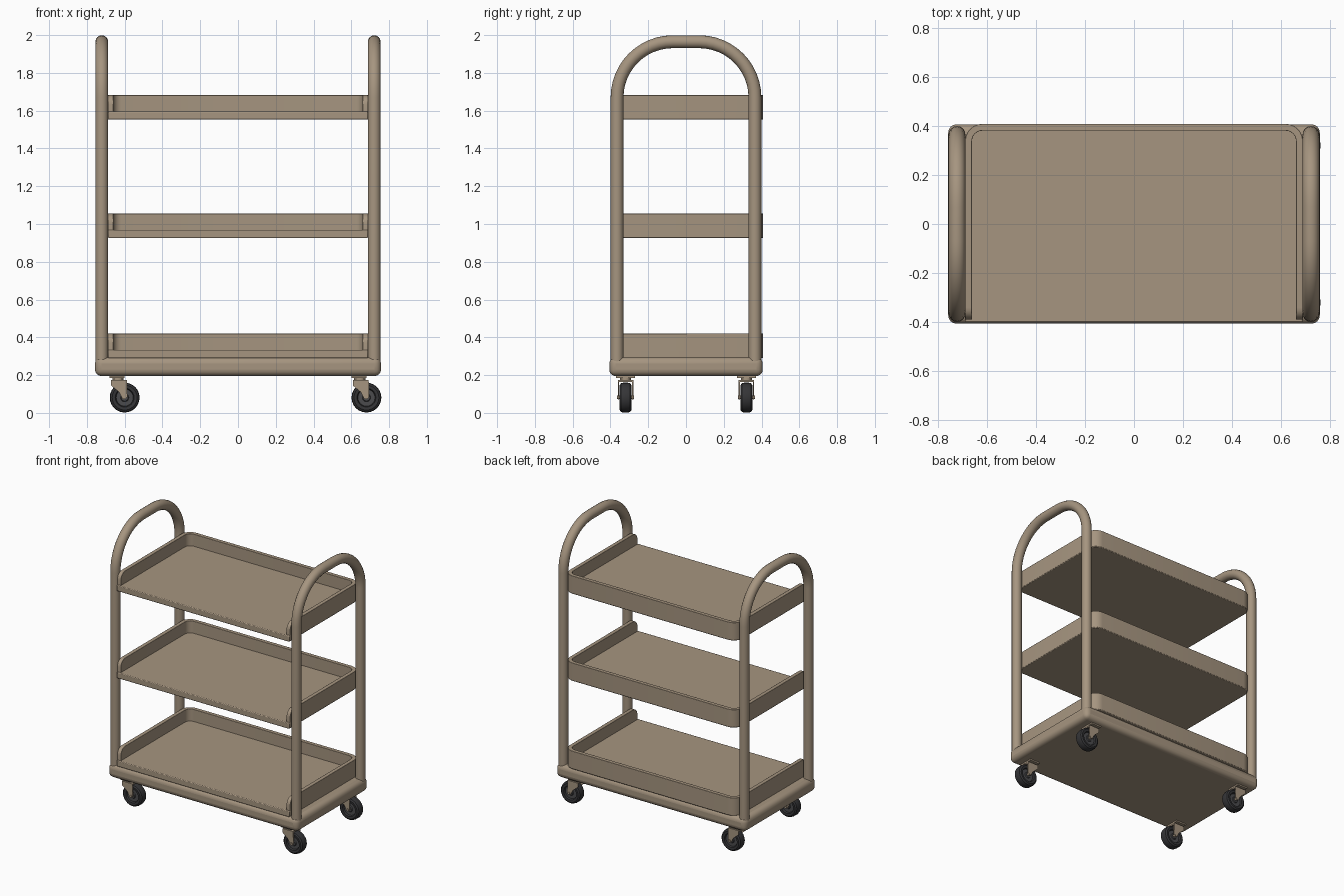
import bpy, bmesh, math
from mathutils import Vector, Matrix

if "Cube" in bpy.data.objects:
    bpy.data.objects.remove(bpy.data.objects["Cube"])


def material(name, col):
    m = bpy.data.materials.new(name)
    m.diffuse_color = (*col, 1)
    m.use_nodes = True
    m.node_tree.nodes["Principled BSDF"].inputs["Base Color"].default_value = m.diffuse_color
    return m


TAN = material("tan paint", (0.38, 0.30, 0.215))
RUBBER = material("dark rubber", (0.035, 0.035, 0.038))
HUB = material("grey hub", (0.07, 0.07, 0.075))


def finish(name, bm, mats, bevel=0, segs=2, smooth=True):
    bmesh.ops.recalc_face_normals(bm, faces=bm.faces)
    me = bpy.data.meshes.new(name)
    bm.to_mesh(me)
    bm.free()
    ob = bpy.data.objects.new(name, me)
    bpy.context.collection.objects.link(ob)
    for m in mats:
        me.materials.append(m)
    if bevel:
        b = ob.modifiers.new("bevel", "BEVEL")
        b.width, b.segments, b.limit_method = bevel, segs, 'ANGLE'
    if smooth:
        bpy.ops.object.select_all(action='DESELECT')
        bpy.context.view_layer.objects.active = ob
        ob.select_set(True)
        bpy.ops.object.shade_smooth_by_angle(angle=math.radians(40))
    return ob


def prism(bm, pts, offset):
    """Extrude a closed outline of 3D points along an offset."""
    f = bm.faces.new([bm.verts.new(p) for p in pts])
    r = bmesh.ops.extrude_face_region(bm, geom=[f])
    vs = [v for v in r['geom'] if isinstance(v, bmesh.types.BMVert)]
    bmesh.ops.translate(bm, verts=vs, vec=offset)


def box(bm, lo, hi):
    prism(bm, [(lo[0], lo[1], lo[2]), (hi[0], lo[1], lo[2]),
               (hi[0], hi[1], lo[2]), (lo[0], hi[1], lo[2])], (0, 0, hi[2] - lo[2]))


def loft(bm, rings):
    """Skin a list of equal rings and cap both ends."""
    rows = [[bm.verts.new(p) for p in r] for r in rings]
    n = len(rows[0])
    for a, b in zip(rows, rows[1:]):
        for i in range(n):
            bm.faces.new((a[i], a[(i + 1) % n], b[(i + 1) % n], b[i]))
    bm.faces.new(rows[0])
    bm.faces.new(rows[-1])


def arc(cx, cy, r, a0, a1, n):
    return [(cx + r * math.cos(math.radians(a0 + (a1 - a0) * i / n)),
             cy + r * math.sin(math.radians(a0 + (a1 - a0) * i / n))) for i in range(n + 1)]


# Tubular end hoops
for side, sx in (("left", -1), ("right", 1)):
    R, half, top, tube = 0.295, 0.365, 1.965, 0.034
    path = [(half, 0.25)] + arc(half - R, top - R, R, 0, 90, 12)
    path += [(-y, z) for y, z in reversed(path)]
    rings = []
    for i, (y, z) in enumerate(path):
        p, q = path[max(i - 1, 0)], path[min(i + 1, len(path) - 1)]
        t = Vector((0, q[0] - p[0], q[1] - p[1])).normalized()
        if i in (0, len(path) - 1):
            t = Vector((0, 0, 1 if i == 0 else -1))
        u, v = Vector((1, 0, 0)), t.cross(Vector((1, 0, 0)))
        c = Vector((sx * 0.721, y, z))
        rings.append([c + tube * (math.cos(k * math.pi / 8) * u + math.sin(k * math.pi / 8) * v)
                      for k in range(16)])
    bm = bmesh.new()
    loft(bm, rings)
    finish(side + "_hoop", bm, [TAN])

# Rounded base frame
bm = bmesh.new()
box(bm, (-0.757, -0.406, 0.195), (0.757, 0.406, 0.295))
finish("base_frame", bm, [TAN], 0.034, 4)

# Three trays: flat floor with a low front and walls on the other three sides
X, YB, YF, RC, T = 0.688, 0.408, -0.40, 0.07, 0.028
for name, z0 in (("bottom", 0.29), ("middle", 0.925), ("top", 1.552)):
    corner = arc(X - RC, YB - RC, RC, 0, 90, 6)
    outline = [(X, YF)] + corner + [(-x, y) for x, y in reversed(corner)] + [(-X, YF)]
    bm = bmesh.new()
    prism(bm, [(x, y, z0) for x, y in outline], (0, 0, 0.043))
    finish(name + "_tray_floor", bm, [TAN], 0.005, 2)

    # Wall stations: outer point, inner point, height; front ends are rounded off
    half = []
    for i in range(7):
        a = math.radians(i * 15)
        half.append(((X, YF + 0.01 + 0.05 * (1 - math.cos(a))),
                     (X - T, YF + 0.01 + 0.05 * (1 - math.cos(a))),
                     0.08 + 0.05 * math.sin(a)))
    inner = arc(X - RC, YB - RC, RC - T, 0, 90, 6)
    half += [(o, n, 0.13) for o, n in zip(corner, inner)]
    full = half + [((-o[0], o[1]), (-n[0], n[1]), h) for o, n, h in reversed(half)]
    bm = bmesh.new()
    loft(bm, [[(*o, z0 + 0.003), (*n, z0 + 0.003), (*n, z0 + h), (*o, z0 + h)]
              for o, n, h in full])
    finish(name + "_tray_wall", bm, [TAN], 0.005, 2)

# Swivel casters, all trailing the same way
PROFILE = [(0.0, 0.022), (0.018, 0.024), (0.022, 0.018), (0.045, 0.018), (0.05, 0.029),
           (0.066, 0.031), (0.076, 0.024), (0.079, 0.012)]
for tag, wx, wy in (("front_left", -0.6, -0.32), ("front_right", 0.68, -0.32),
                    ("back_left", -0.6, 0.32), ("back_right", 0.68, 0.32)):
    # Wheel turned from a half profile mirrored across its middle
    prof = PROFILE[1:] + [(r, -w) for r, w in reversed(PROFILE[1:])]
    bm = bmesh.new()
    loft(bm, [[(wx + r * math.cos(k * math.pi / 12), wy + w,
                0.081 + r * math.sin(k * math.pi / 12)) for k in range(24)] for r, w in prof])
    for f in bm.faces:
        c = f.calc_center_median()
        f.material_index = 1 if math.hypot(c.x - wx, c.z - 0.081) < 0.046 else 0
    finish(tag + "_wheel", bm, [RUBBER, HUB])

    # Fork cheeks, crown, swivel and axle
    bm = bmesh.new()
    cheek = [(-0.072, 0.172), (0.012, 0.172), (0.014, 0.085), (0.004, 0.072),
             (-0.012, 0.075), (-0.03, 0.11), (-0.072, 0.145)]
    for s in (-1, 1):
        prism(bm, [(wx + x, wy + s * 0.034, z) for x, z in cheek], (0, s * 0.007, 0))
    box(bm, (wx - 0.072, wy - 0.041, 0.164), (wx + 0.012, wy + 0.041, 0.174))
    box(bm, (wx - 0.08, wy - 0.05, 0.185), (wx + 0.0, wy + 0.05, 0.198))
    bmesh.ops.create_cone(bm, cap_ends=True, segments=16, radius1=0.03, radius2=0.03, depth=0.02,
                          matrix=Matrix.Translation((wx - 0.035, wy, 0.18)))
    bmesh.ops.create_cone(bm, cap_ends=True, segments=12, radius1=0.009, radius2=0.009, depth=0.092,
                          matrix=Matrix.Translation((wx, wy, 0.083)) @ Matrix.Rotation(math.pi / 2, 4, 'X'))
    finish(tag + "_fork", bm, [TAN])
